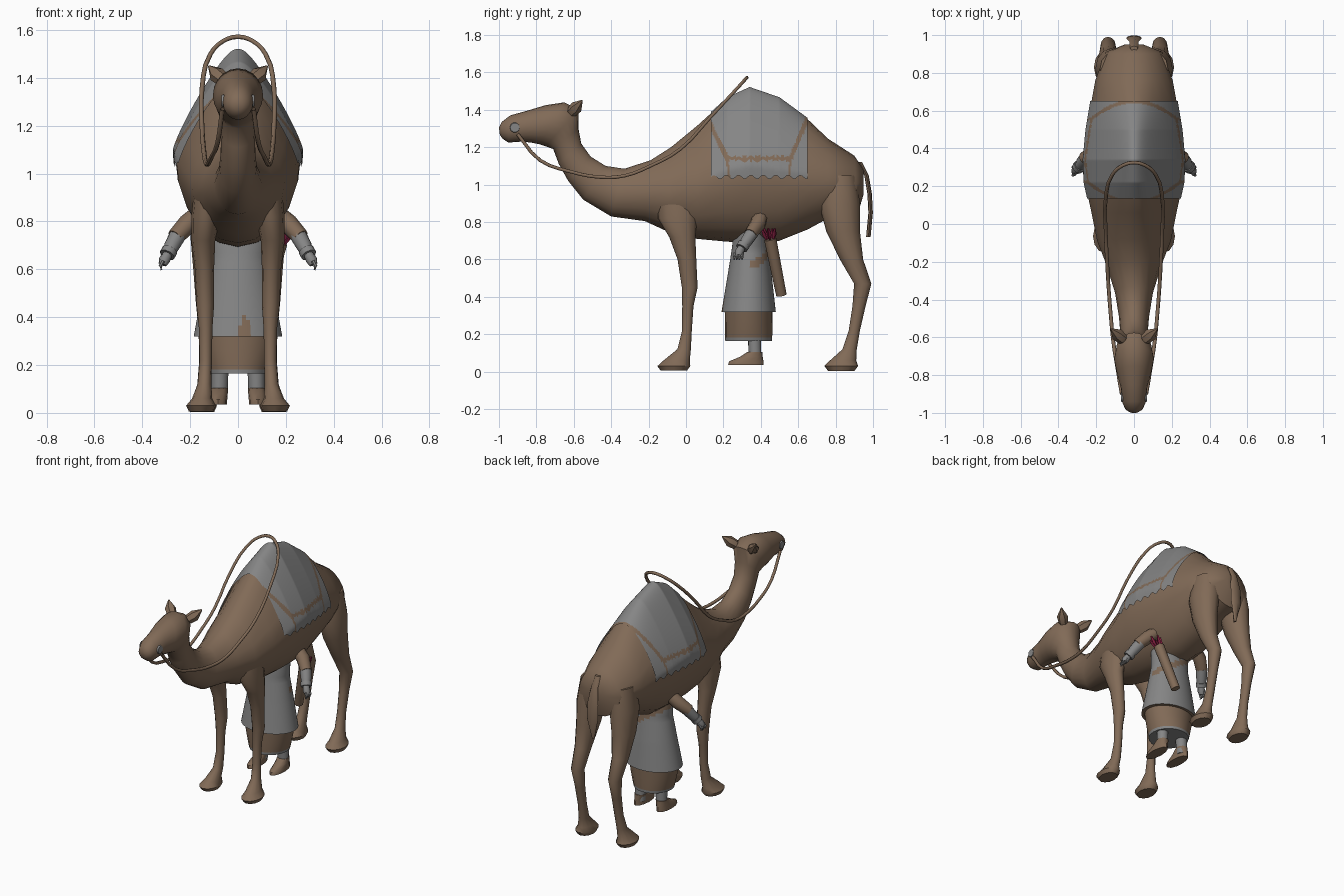
import bpy, bmesh, math
from mathutils import Vector

if "Cube" in bpy.data.objects:
    bpy.data.objects.remove(bpy.data.objects["Cube"])


def material(name, rgb):
    m = bpy.data.materials.new(name)
    m.use_nodes = True
    m.diffuse_color = (*rgb, 1)
    m.node_tree.nodes["Principled BSDF"].inputs["Base Color"].default_value = (*rgb, 1)
    return m


BROWN = material("camel brown", (0.22, 0.145, 0.095))
GREY = material("cloth grey", (0.235, 0.235, 0.235))
RED = material("feather red", (0.2, 0.012, 0.045))
meshes = []


def loft(name, rings, mats, closed=True, cap=True, rule=None):
    """Skin a list of point rings; rule picks a material index from a face centre."""
    bm = bmesh.new()
    loops = [[bm.verts.new(p) for p in ring] for ring in rings]
    n = len(loops[0])
    for a, b in zip(loops, loops[1:]):
        for i in range(n if closed else n - 1):
            j = (i + 1) % n
            bm.faces.new((a[i], a[j], b[j], b[i]))
    if cap:
        bm.faces.new(loops[0])
        bm.faces.new(loops[-1])
    bmesh.ops.recalc_face_normals(bm, faces=bm.faces)
    if rule:
        for f in bm.faces:
            f.material_index = rule(f.calc_center_median())
    me = bpy.data.meshes.new(name)
    bm.to_mesh(me)
    bm.free()
    for m in mats:
        me.materials.append(m)
    ob = bpy.data.objects.new(name, me)
    bpy.context.scene.collection.objects.link(ob)
    meshes.append(ob)
    return ob


def flat_ring(x, y, z, rx, ry, n=12):
    return [(x + rx * math.cos(math.tau * i / n), y + ry * math.sin(math.tau * i / n), z)
            for i in range(n)]


def tube(name, path, mat, n=10):
    """Round limb through (x, y, z, radius) stations."""
    rings = []
    for i, (x, y, z, r) in enumerate(path):
        a, b = path[max(i - 1, 0)], path[min(i + 1, len(path) - 1)]
        q = (Vector(b[:3]) - Vector(a[:3])).to_track_quat('Z', 'Y')
        rings.append([Vector((x, y, z)) + q @ Vector(p) for p in flat_ring(0, 0, 0, r, r, n)])
    return loft(name, rings, [mat])


# Camel trunk, neck and head: top y, top z, bottom y, bottom z, half width, taper
sections = [
    (.95, 1.08, .95, .95, .05, 0), (.90, 1.155, .92, .85, .15, .1),
    (.76, 1.245, .76, .82, .205, .2), (.65, 1.35, .65, .76, .225, .35),
    (.50, 1.46, .50, .70, .25, .5), (.34, 1.515, .34, .69, .265, .55),
    (.22, 1.46, .22, .695, .26, .5), (.06, 1.315, .06, .71, .225, .4),
    (-.08, 1.2, -.1, .75, .195, .3), (-.19, 1.13, -.22, .805, .15, .2),
    (-.33, 1.085, -.4, .83, .1, 0), (-.43, 1.1, -.55, .92, .08, 0),
    (-.51, 1.15, -.63, 1.02, .073, 0), (-.56, 1.22, -.68, 1.11, .07, 0),
    (-.575, 1.3, -.71, 1.19, .076, 0), (-.575, 1.4, -.75, 1.205, .095, 0),
    (-.65, 1.44, -.78, 1.215, .105, 0), (-.75, 1.425, -.83, 1.225, .09, 0),
    (-.85, 1.395, -.88, 1.23, .07, 0), (-.94, 1.37, -.95, 1.225, .062, 0),
    (-.985, 1.335, -.98, 1.245, .045, 0), (-1, 1.305, -.995, 1.265, .02, 0)]


def skin_point(s, t):
    yt, zt, yb, zb, w, k = s
    c = math.cos(t)
    x = w * math.sin(t) * (1 - k * max(0, c))
    return Vector((x, (yt + yb) / 2 + c * (yt - yb) / 2, (zt + zb) / 2 + c * (zt - zb) / 2))


loft("camel_body", [[skin_point(s, math.tau * i / 20) for i in range(20)] for s in sections], [BROWN])

# Saddle cloth: a thin shell over the hump with a woven stripe
stripe = [(.10, 1.38), (.22, 1.14), (.56, 1.14), (.66, 1.38)]
ties = [((.22, 1.14), (.235, 1.0)), ((.56, 1.14), (.545, 1.0))]


def near(p, a, b, width):
    p, a, b = Vector(p), Vector(a), Vector(b)
    u = max(0, min(1, (p - a).dot(b - a) / (b - a).length_squared))
    return (p - a.lerp(b, u)).length < width


def cloth_colour(c):
    p = (c.y, c.z)
    return int(any(near(p, a, b, .012) for a, b in zip(stripe, stripe[1:]))
               or any(near(p, a, b, .006) for a, b in ties))


def section_at(y):
    for a, b in zip(sections[2:], sections[3:]):
        if a[0] >= y >= b[0]:
            u = (a[0] - y) / (a[0] - b[0])
            return [p + (q - p) * u for p, q in zip(a, b)]


cloth = []
for i in range(91):
    y = .135 + .515 * i / 90
    s = section_at(y)
    s[1] += .007
    s[4] += .007
    hem = 1.04 + .01 * math.sin(y * 95)
    end = math.acos((hem - (s[1] + s[3]) / 2) / ((s[1] - s[3]) / 2))
    cloth.append([skin_point(s, end * j / 40) for j in range(-40, 41)])
loft("saddle_cloth", cloth, [GREY, BROWN], closed=False, cap=False, rule=cloth_colour)

# Legs: y, z, depth radius, width radius, x
front = [(-.03, .97, .12, .06, .12), (-.045, .82, .105, .06, .135), (-.02, .72, .07, .05, .145),
         (.005, .6, .05, .04, .14), (.02, .45, .042, .037, .137), (.01, .35, .03, .028, .135),
         (.005, .22, .026, .026, .135), (-.01, .12, .036, .029, .14),
         (-.05, .06, .07, .042, .15), (-.065, .03, .088, .062, .155), (-.065, .005, .07, .05, .155)]
hind = [(.82, 1.05, .09, .07, .11), (.82, .9, .11, .085, .12), (.84, .75, .09, .07, .13),
        (.885, .6, .062, .05, .137), (.945, .47, .046, .04, .137), (.925, .35, .035, .03, .135),
        (.9, .22, .03, .027, .135), (.875, .12, .038, .03, .14),
        (.84, .06, .07, .043, .147), (.83, .03, .09, .062, .15), (.83, .003, .07, .05, .15)]
for side, label in ((1, "left"), (-1, "right")):
    for kind, legs in (("front", front), ("hind", hind)):
        loft(f"{label}_{kind}_leg", [flat_ring(side * x, y, z, rx, ry) for y, z, ry, rx, x in legs], [BROWN])
    # Ears, bridle patch
    tube(f"{label}_ear", [(side * .06, -.61, 1.39, .03), (side * .09, -.585, 1.415, .034),
                          (side * .122, -.555, 1.45, .004)], BROWN, 6)
    tube(f"{label}_bridle_patch", [(side * .05, -.915, 1.305, .03), (side * .069, -.915, 1.305, .025)], GREY)

# Tail: flat leaf shape
loft("tail", [flat_ring(0, y, z, w, .012, 8) for y, z, w in
              ((.93, 1.12, .02), (.965, 1.05, .025), (.982, .95, .04), (.987, .85, .04), (.975, .72, .006))],
     [BROWN])

# Reins: one loop from side to side of the muzzle over the hump
half = [(.065, -.9, 1.27), (.085, -.78, 1.13), (.11, -.62, 1.07), (.125, -.46, 1.04), (.135, -.33, 1.047),
        (.143, -.19, 1.1), (.15, -.03, 1.19), (.15, .13, 1.36), (.115, .26, 1.5), (.06, .31, 1.555)]
points = half + [(0, .325, 1.572)] + [(-x, y, z) for x, y, z in reversed(half)]
curve = bpy.data.curves.new("reins", 'CURVE')
curve.dimensions = '3D'
curve.bevel_depth = .01
curve.bevel_resolution = 1
curve.resolution_u = 3
spline = curve.splines.new('BEZIER')
spline.bezier_points.add(len(points) - 1)
for bp, p in zip(spline.bezier_points, points):
    bp.co = p
    bp.handle_left_type = bp.handle_right_type = 'AUTO'
curve.materials.append(BROWN)
bpy.context.scene.collection.objects.link(bpy.data.objects.new("reins", curve))


# Attendant: robe with a front patch and a back strap
def robe_colour(c):
    patch = c.y < .335 and abs(c.x - .03) < .035 * (1 - (c.z - .32) / .11) and c.z < .42
    strap = c.y > .345 and abs(c.z - (.66 - .6 * c.x)) < .02
    return int(patch or strap)


profile = [(.32, .185, .145, .335), (.5, .152, .12, .34), (.65, .125, .098, .342), (.82, .14, .08, .345)]
robe = []
for a, b in zip(profile, profile[1:]):
    for i in range(8):
        z, rx, ry, cy = [p + (q - p) * i / 8 for p, q in zip(a, b)]
        robe.append(flat_ring(0, cy, z, rx, ry, 64))
loft("robe", robe, [GREY, BROWN], rule=robe_colour)
loft("skirt", [flat_ring(0, .335, z, rx, ry, 20) for z, rx, ry in
               ((.165, .125, .125), (.182, .13, .126), (.26, .15, .127), (.33, .165, .128))],
     [BROWN, GREY], rule=lambda c: int(c.z < .18))

# Arms, hands, legs and shoes
for side, label in ((1, "left"), (-1, "right")):
    tube(f"{label}_upper_arm", [(side * .15, .4, .84, .04), (side * .21, .385, .79, .042),
                                (side * .262, .345, .735, .036)], BROWN)
    tube(f"{label}_forearm", [(side * .25, .355, .745, .036), (side * .275, .325, .7, .033),
                              (side * .292, .3, .665, .026)], GREY)
    tube(f"{label}_cuff", [(side * .285, .31, .68, .034), (side * .296, .297, .66, .034)], GREY)
    tube(f"{label}_palm", [(side * .293, .298, .665, .02), (side * .307, .285, .64, .024),
                           (side * .315, .28, .62, .018)], GREY, 8)
    for i in range(4):
        y = .262 + .014 * i
        tube(f"{label}_finger_{i}", [(side * .312, y, .635, .008), (side * .324, y - .003, .615, .008),
                                     (side * .32, y - .005, .597, .004)], GREY, 6)
    tube(f"{label}_shin", [(side * .075, .365, .2, .036), (side * .078, .37, .06, .034)], GREY)
    loft(f"{label}_shoe", [flat_ring(side * x, y, z, rx, ry) for x, y, z, rx, ry in
                           ((.083, .32, .035, .038, .095), (.083, .322, .055, .038, .092),
                            (.08, .35, .08, .037, .06), (.078, .368, .105, .037, .04))], [BROWN])

# Quiver and feathered arrows
top, bottom = Vector((.175, .45, .71)), Vector((.09, .51, .41))
tube("quiver", [(*bottom, .028), (*top, .033)], BROWN)
for i in range(5):
    a = math.tau * i / 5
    p = top + Vector((.018 * math.cos(a), .018 * math.sin(a), -.01))
    tip = p + Vector((.025 + .01 * math.cos(a), -.01 + .02 * math.sin(a), .065))
    tube(f"arrow_feather_{i}", [(*p, .004), (*p.lerp(tip, .5), .012), (*tip, .006)], RED, 4)

for ob in meshes:
    ob.select_set(True)
bpy.context.view_layer.objects.active = meshes[0]
bpy.ops.object.shade_smooth_by_angle(angle=math.radians(50))
